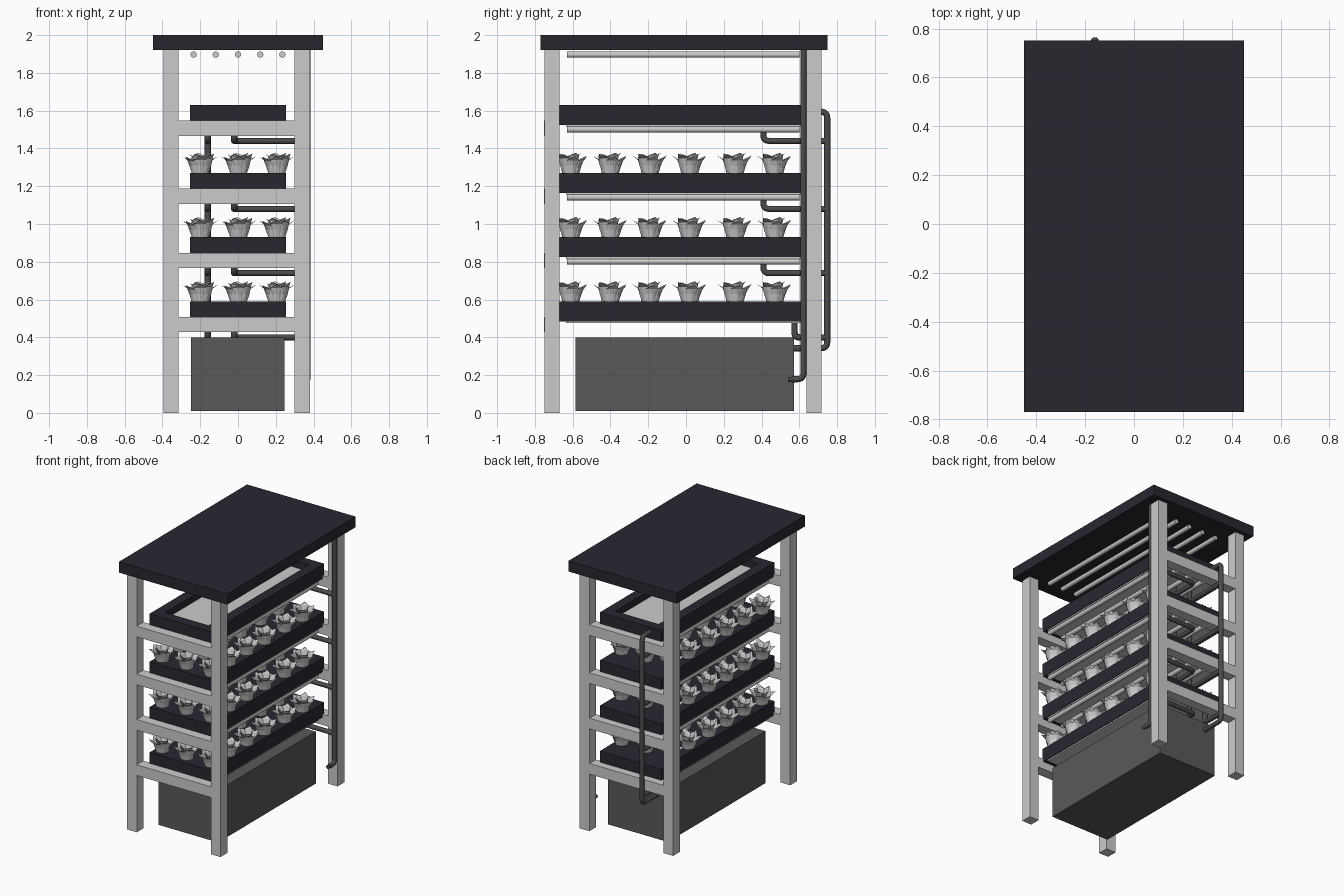
import bpy, bmesh, math, random
from mathutils import Vector

if "Cube" in bpy.data.objects:
    bpy.data.objects.remove(bpy.data.objects["Cube"])

random.seed(4)

def mat(name, r, g, b):
    m = bpy.data.materials.new(name)
    m.diffuse_color = (r, g, b, 1)
    m.use_nodes = True
    m.node_tree.nodes["Principled BSDF"].inputs["Base Color"].default_value = m.diffuse_color
    return m

DARK = mat("dark_plastic", 0.022, 0.02, 0.03)
TANK = mat("tank_grey", 0.1, 0.1, 0.1)
PIPE = mat("pipe_grey", 0.07, 0.07, 0.07)

def link(name, mesh, m=None):
    ob = bpy.data.objects.new(name, mesh)
    bpy.context.collection.objects.link(ob)
    if m and not mesh.materials:
        mesh.materials.append(m)
    return ob

def box(name, x, y, z, m=None):
    me = bpy.data.meshes.new(name)
    bm = bmesh.new()
    bmesh.ops.create_cube(bm, size=1)
    for v in bm.verts:
        v.co = [r[0] + (c + 0.5) * (r[1] - r[0]) for c, r in zip(v.co, (x, y, z))]
    bm.to_mesh(me)
    bm.free()
    return link(name, me, m)

def pipe(name, pts, r=0.017, bend=0.035, m=PIPE):
    """Round tube along straight runs with rounded elbows."""
    pts = [Vector(p) for p in pts]
    path = [pts[0]]
    for a, b, c in zip(pts, pts[1:], pts[2:]):
        p, q = b + (a - b).normalized() * bend, b + (c - b).normalized() * bend
        for i in range(6):
            t = i / 5
            path.append(p * (1 - t) ** 2 + b * 2 * t * (1 - t) + q * t * t)
    path.append(pts[-1])
    cu = bpy.data.curves.new(name, 'CURVE')
    cu.dimensions = '3D'
    cu.bevel_depth = r
    cu.bevel_resolution = 3
    cu.use_fill_caps = True
    sp = cu.splines.new('POLY')
    sp.points.add(len(path) - 1)
    for s, p in zip(sp.points, path):
        s.co = (*p, 1)
    sp.use_smooth = True
    return link(name, cu, m)

# Roof and posts
box("roof", (-0.45, 0.45), (-0.77, 0.75), (1.92, 2.0), DARK)
for sx, x in (("left", (-0.395, -0.315)), ("right", (0.30, 0.38))):
    for sy, y in (("front", (-0.75, -0.67)), ("back", (0.637, 0.717))):
        box(f"{sy}_{sx}_post", x, y, (0, 1.93))

# Water tank
box("water_tank", (-0.25, 0.245), (-0.585, 0.572), (0.01, 0.4), TANK)

# Lettuce: two rings of folded leaves in one shared mesh
def leaf(bm, ang, rows, tip):
    d, s = Vector((math.cos(ang), math.sin(ang), 0)), Vector((-math.sin(ang), math.cos(ang), 0))
    up = Vector((0, 0, 1))
    prev = None
    for r, w, z in rows:
        cur = [bm.verts.new(d * (r - (0.008 if k else 0)) + s * w * k + up * z) for k in (-1, 0, 1)]
        if prev:
            for i in (0, 1):
                bm.faces.new((prev[i], prev[i + 1], cur[i + 1], cur[i]))
        prev = cur
    t = bm.verts.new(d * tip[0] + up * tip[1])
    bm.faces.new((prev[0], prev[1], t))
    bm.faces.new((prev[1], prev[2], t))

lettuce = bpy.data.meshes.new("lettuce")
bm = bmesh.new()
for i in range(7):
    h = random.uniform(-0.008, 0.012)
    leaf(bm, i * math.tau / 7 + 0.2, [(0.046, 0.024, 0), (0.054, 0.036, 0.04), (0.066, 0.034, 0.07 + h)],
         (0.095, 0.092 + h))
for i in range(5):
    h = random.uniform(0, 0.015)
    leaf(bm, i * math.tau / 5 + 0.5, [(0.012, 0.01, 0), (0.028, 0.028, 0.05), (0.042, 0.032, 0.08 + h)],
         (0.058, 0.095 + h))
bm.to_mesh(lettuce)
bm.free()

LAMP_X = (-0.235, -0.118, 0, 0.118, 0.235)

def lamps(name, z):
    for i, x in enumerate(LAMP_X):
        pipe(f"{name}_{i + 1}", [(x, -0.63, z), (x, 0.60, z)], m=None)

lamps("roof_lamp", 1.897)

# Four shelves: tray, rails, lamps, plants and drains
X, Y, T = (-0.255, 0.255), (-0.682, 0.657), 0.075
for n, top in enumerate((1.63, 1.27, 0.93, 0.59)):
    bot = top - 0.105
    for side, y in (("front", (-0.752, -0.672)), ("back", (0.639, 0.716))):
        box(f"{side}_rail_{n + 1}", (-0.32, 0.305), y, (top - 0.163, top - 0.083))
    if n == 0:
        # Open top tray with a pale water bed
        box("top_tray_floor", X, Y, (bot, bot + 0.02), DARK)
        box("top_tray_water", (X[0] + T, X[1] - T), (Y[0] + T, Y[1] - T), (bot + 0.01, top - 0.05))
        for i, x in enumerate(((X[0], X[0] + T), (X[1] - T, X[1]))):
            box(f"top_tray_side_{i + 1}", x, Y, (bot, top), DARK)
        for i, y in enumerate(((Y[0], Y[0] + T), (Y[1] - T, Y[1]))):
            box(f"top_tray_end_{i + 1}", (X[0] + T, X[1] - T), y, (bot, top), DARK)
    else:
        box(f"grow_tray_{n + 1}", X, Y, (bot, top), DARK)
        for x in (-0.2, 0.003, 0.205):
            for y in (-0.61, -0.40, -0.19, 0.02, 0.26, 0.47):
                link(f"lettuce_{n + 1}", lettuce).location = (x, y, top)
    box(f"tray_backing_{n + 1}", (-0.25, 0.25), (-0.635, 0.605), (bot - 0.01, bot + 0.002))
    if n < 3:
        lamps(f"shelf_lamp_{n + 1}", bot - 0.024)
    # Drain to the side riser and overflow to the rear riser
    zd = bot - 0.085
    yd = 0.41 if n < 3 else 0.575
    pipe(f"drain_{n + 1}", [(-0.02, yd, bot + 0.01), (-0.02, yd, zd), (-0.02, 0.622, zd), (0.367, 0.622, zd)],
         bend=0.03 if n < 3 else 0.02)
    pipe(f"overflow_{n + 1}", [(-0.16, yd, bot + 0.01), (-0.16, yd, zd), (-0.16, 0.748, zd)], bend=0.03)

# Risers
pipe("side_riser", [(0.367, 0.622, 1.93), (0.367, 0.622, 0.178), (0.367, 0.56, 0.178)])
pipe("side_riser_fitting", [(0.367, 0.54, 0.178), (0.367, 0.565, 0.178)], r=0.014)
pipe("rear_riser", [(-0.16, 0.64, 1.595), (-0.16, 0.748, 1.595), (-0.16, 0.748, 0.342), (-0.16, 0.56, 0.342)])
